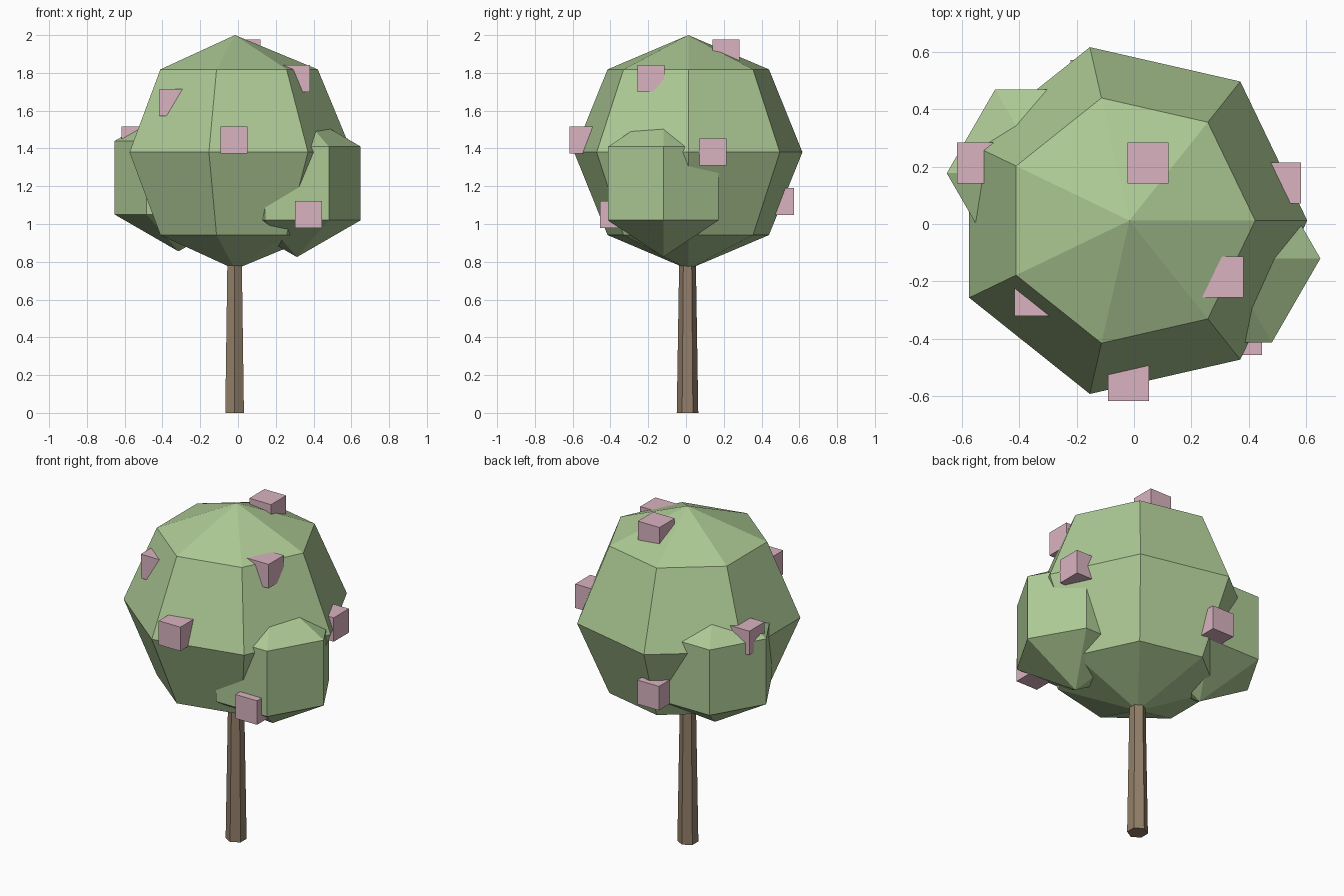
import bpy
from math import sin, cos, pi

if "Cube" in bpy.data.objects:
    bpy.data.objects.remove(bpy.data.objects["Cube"])


def material(name, rgb):
    m = bpy.data.materials.new(name)
    m.diffuse_color = (*rgb, 1)
    m.use_nodes = True
    m.node_tree.nodes["Principled BSDF"].inputs["Base Color"].default_value = m.diffuse_color
    return m


def add_mesh(name, verts, faces, mat, loc):
    me = bpy.data.meshes.new(name)
    me.from_pydata(verts, [], faces)
    me.materials.append(mat)
    ob = bpy.data.objects.new(name, me)
    ob.location = loc
    bpy.context.collection.objects.link(ob)
    return ob


def ring(n, r, z, start=0.0):
    return [(r * cos(start + 2 * pi * i / n), r * sin(start + 2 * pi * i / n), z)
            for i in range(n)]


def side_quads(n, base):
    return [(base + i, base + (i + 1) % n, base + n + (i + 1) % n, base + n + i)
            for i in range(n)]


def low_poly_ball(name, n, bands, radius, mat, loc):
    """Faceted sphere with a corner on +x, built bottom to top."""
    verts, faces = [], []
    for k in range(1, bands):
        a = -pi / 2 + pi * k / bands
        verts += ring(n, radius * cos(a), radius * sin(a))
    for k in range(bands - 2):
        faces += side_quads(n, k * n)
    bottom, top, last = len(verts), len(verts) + 1, (bands - 2) * n
    verts += [(0, 0, -radius), (0, 0, radius)]
    for i in range(n):
        j = (i + 1) % n
        faces += [(bottom, j, i), (last + i, last + j, top)]
    return add_mesh(name, verts, faces, mat, loc)


green = material("leaf_green", (0.42, 0.59, 0.30))
brown = material("bark_brown", (0.29, 0.21, 0.14))
pink = material("blossom_pink", (0.70, 0.45, 0.53))

# Tapered six-sided trunk, its top hidden in the foliage
add_mesh("trunk", ring(6, 0.057, 0, pi / 2) + ring(6, 0.041, 1.0, pi / 2),
         side_quads(6, 0) + [tuple(range(5, -1, -1)), tuple(range(6, 12))],
         brown, (-0.018, 0.008, 0))

# Foliage: one big ball and two side clumps
low_poly_ball("canopy", 7, 4, 0.62, green, (-0.016, 0.012, 1.38))
low_poly_ball("right_clump", 6, 3, 0.39, green, (0.312, -0.12, 1.215))
low_poly_ball("left_clump", 6, 3, 0.39, green, (-0.315, 0.177, 1.245))

# Cube blossoms half sunk into the foliage
blossoms = [
    (-0.02, -0.545, 1.445), (0.31, -0.185, 1.77), (-0.345, -0.25, 1.643),
    (0.048, 0.212, 1.905), (0.51, 0.143, 1.38), (0.374, -0.385, 1.05),
    (-0.545, 0.212, 1.445), (-0.15, 0.5, 1.12),
]
h = 0.0715
square = [(-h, -h), (h, -h), (h, h), (-h, h)]
cube = [(x, y, z) for z in (-h, h) for x, y in square]
for i, loc in enumerate(blossoms):
    add_mesh(f"blossom_{i + 1}", cube,
             side_quads(4, 0) + [(3, 2, 1, 0), (4, 5, 6, 7)], pink, loc)
